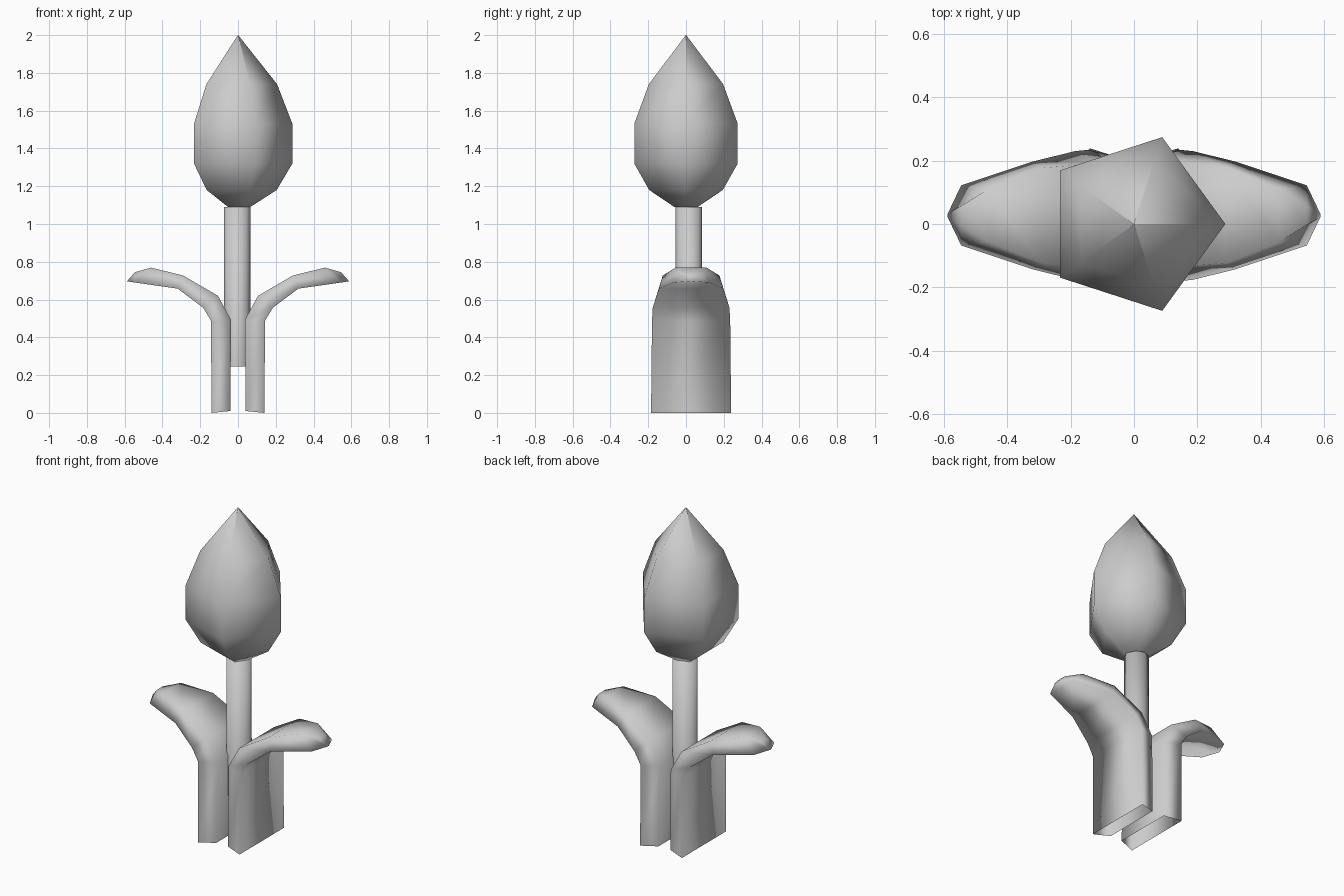
import bpy
import math

cube = bpy.data.objects.get("Cube")
if cube:
    bpy.data.objects.remove(cube, do_unlink=True)

grey = bpy.data.materials.new("plain_grey")
grey.use_nodes = True
grey.diffuse_color = (0.6, 0.6, 0.6, 1)
grey.node_tree.nodes["Principled BSDF"].inputs["Base Color"].default_value = (0.6, 0.6, 0.6, 1)


def loft(name, rings, cap_start=False, cap_end=False):
    """Skin a list of equal-sized point rings with quads and smooth shading."""
    n = len(rings[0])
    verts = [p for ring in rings for p in ring]
    faces = []
    for i in range(len(rings) - 1):
        for j in range(n):
            k = (j + 1) % n
            faces.append((i * n + j, i * n + k, (i + 1) * n + k, (i + 1) * n + j))
    if cap_start:
        faces.append(tuple(reversed(range(n))))
    if cap_end:
        faces.append(tuple(range(len(verts) - n, len(verts))))
    mesh = bpy.data.meshes.new(name)
    mesh.from_pydata(verts, [], faces)
    mesh.materials.append(grey)
    mesh.shade_smooth()
    obj = bpy.data.objects.new(name, mesh)
    bpy.context.collection.objects.link(obj)
    return obj


def circle(r, z, sides, cx=0, cy=0):
    step = math.tau / sides
    return [(cx + r * math.cos(i * step), cy + r * math.sin(i * step), z) for i in range(sides)]


# Five-sided pointed bud
bud_profile = [(0.065, 1.09), (0.205, 1.18), (0.288, 1.32), (0.288, 1.53), (0.207, 1.74), (0.001, 2.0)]
loft("flower_bud", [circle(r, z, 5) for r, z in bud_profile], cap_start=True, cap_end=True)

# Slightly off-centre stem
loft("stem", [circle(0.07, z, 8, -0.005, 0.015) for z in (0.245, 1.09)], cap_end=True)

# Leaf stations: inner face (x, z, half width), then the wider outer face
leaf_stations = [
    ((0.04, 0.01, 0.18), (0.14, 0.0, 0.212)),
    ((0.037, 0.493, 0.172), (0.143, 0.488, 0.207)),
    ((0.106, 0.62, 0.165), (0.185, 0.557, 0.203)),
    ((0.29, 0.727, 0.15), (0.32, 0.658, 0.17)),
    ((0.46, 0.769, 0.083), (0.545, 0.69, 0.095)),
    ((0.545, 0.745, 0.03), (0.588, 0.697, 0.005)),
]
LEAF_Y = 0.027


def leaf(name, side):
    rings = []
    for (xi, zi, wi), (xo, zo, wo) in leaf_stations:
        ring = [(side * xi, LEAF_Y - wi, zi), (side * xo, LEAF_Y - wo, zo),
                (side * xo, LEAF_Y + wo, zo), (side * xi, LEAF_Y + wi, zi)]
        rings.append(ring if side > 0 else ring[::-1])
    return loft(name, rings, cap_end=True)


leaf("left_leaf", 1)
leaf("right_leaf", -1)
